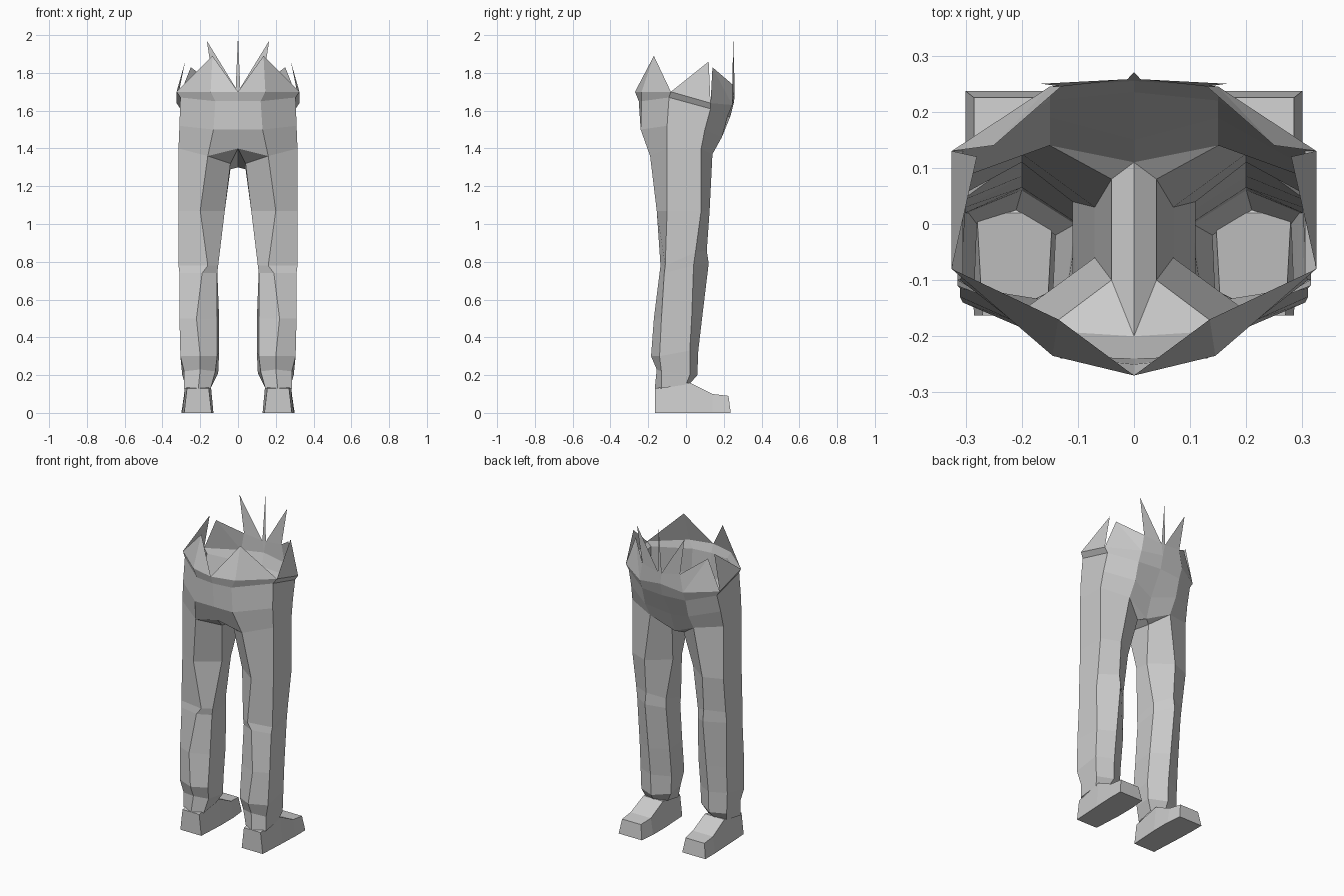
import bpy, bmesh

cube = bpy.data.objects.get("Cube")
if cube:
    bpy.data.objects.remove(cube, do_unlink=True)

grey = bpy.data.materials.new("plain_grey")
grey.use_nodes = True
grey.diffuse_color = (0.6, 0.6, 0.6, 1)
grey.node_tree.nodes["Principled BSDF"].inputs["Base Color"].default_value = (0.6, 0.6, 0.6, 1)


def finish(bm, name):
    """Turn a half mesh into a mirrored, flat shaded object."""
    bmesh.ops.recalc_face_normals(bm, faces=bm.faces)
    mesh = bpy.data.meshes.new(name)
    bm.to_mesh(mesh)
    bm.free()
    mesh.materials.append(grey)
    obj = bpy.data.objects.new(name, mesh)
    bpy.context.collection.objects.link(obj)
    mod = obj.modifiers.new("mirror", "MIRROR")
    mod.use_clip = True
    return obj


def bridge(bm, a, b, closed):
    n = len(a)
    for i in range(n if closed else n - 1):
        j = (i + 1) % n
        bm.faces.new((a[i], a[j], b[j], b[i]))


bm = bmesh.new()
row = lambda pts: [bm.verts.new(p) for p in pts]

# Hips: open rows from rear centre, around the side, to toe-side centre
hips = [row(r) for r in (
    [(0, -.2, 1.4), (.16, -.19, 1.36), (.315, -.1, 1.4), (.315, .08, 1.4), (.15, .14, 1.37), (0, .11, 1.3)],
    [(0, -.24, 1.5), (.13, -.24, 1.5), (.31, -.1, 1.52), (.31, .1, 1.5), (.15, .19, 1.46), (0, .15, 1.42)],
    [(0, -.25, 1.65), (.12, -.235, 1.65), (.305, -.09, 1.67), (.305, .13, 1.61), (.15, .22, 1.57), (0, .235, 1.57)],
    [(0, -.27, 1.7), (.145, -.235, 1.7), (.325, -.08, 1.7), (.325, .13, 1.64), (.15, .245, 1.63), (0, .255, 1.65)],
)]
for low, high in zip(hips, hips[1:]):
    bridge(bm, low, high, False)

# Crotch
base, rim = hips[0], hips[-1]
inner_toe, inner_heel = row([(.04, .08, 1.29), (.04, -.1, 1.32)])
bm.faces.new((base[0], base[1], inner_heel))
bm.faces.new((base[5], inner_toe, base[4]))
bm.faces.new((base[0], inner_heel, inner_toe, base[5]))

# Torn waist spikes
heel_tip, side_tip, corner_tip, tall_tip, mid_tip = row(
    [(.135, -.17, 1.89), (.28, .12, 1.86), (.25, .14, 1.83), (.165, .25, 1.97), (0, .27, 2)])
notch, slit = row([(.13, .245, 1.74), (.012, .258, 1.72)])
for face in ((rim[0], rim[1], heel_tip), (rim[1], rim[2], heel_tip), (rim[2], rim[3], side_tip),
             (rim[3], rim[4], corner_tip), (rim[4], notch, corner_tip), (rim[4], rim[5], slit, notch),
             (notch, slit, tall_tip), (rim[5], mid_tip, slit)):
    bm.faces.new(face)

# Leg rings: outer heel, outer toe, toe ridge, inner toe, inner heel, heel ridge
leg = [[base[2], base[3], base[4], inner_toe, inner_heel, base[1]]]
for ring in (
    [(.315, -.1, 1.07), (.315, .08, 1.07), (.2, .125, 1.07), (.07, .03, 1.07), (.07, -.06, 1.07), (.2, -.155, 1.07)],
    [(.315, -.11, .78), (.31, .05, .85), (.2, .11, .86), (.11, .04, .82), (.105, -.1, .78), (.16, -.135, .78)],
    [(.31, -.115, .74), (.31, .04, .78), (.2, .12, .79), (.11, .04, .76), (.11, -.1, .74), (.19, -.14, .74)],
    [(.31, -.13, .5), (.3, .03, .5), (.2, .085, .5), (.1, .02, .5), (.11, -.12, .5), (.22, -.17, .5)],
    [(.305, -.14, .3), (.3, .02, .33), (.2, .065, .33), (.1, 0, .32), (.11, -.14, .3), (.2, -.185, .3)],
    [(.285, -.13, .22), (.295, .02, .2), (.2, .06, .2), (.105, 0, .21), (.12, -.12, .22), (.2, -.155, .23)],
    [(.285, -.13, .13), (.28, 0, .15), (.21, .025, .16), (.14, -.02, .15), (.145, -.13, .13), (.21, -.165, .13)],
):
    leg.append(row(ring))
for high, low in zip(leg, leg[1:]):
    bridge(bm, high, low, True)
finish(bm, "torn_trousers")

# Feet: wedge slices from heel to toe (y, inner x, outer x, top height)
bm = bmesh.new()
slices = []
for y, xi, xo, top in ((-.163, .14, .285, .13), (.02, .13, .295, .16), (.14, .13, .3, .1), (.225, .14, .3, .09)):
    slices.append([bm.verts.new(p) for p in (
        (xi, y, 0), (xo, y, 0), (xo - .015, y, top), (xi + .015, y, top))])
for a, b in zip(slices, slices[1:]):
    bridge(bm, a, b, True)
for end in (slices[0], slices[-1]):
    bm.faces.new(end)
for v in slices[-1][:2]:
    v.co.y += .012
finish(bm, "feet")
